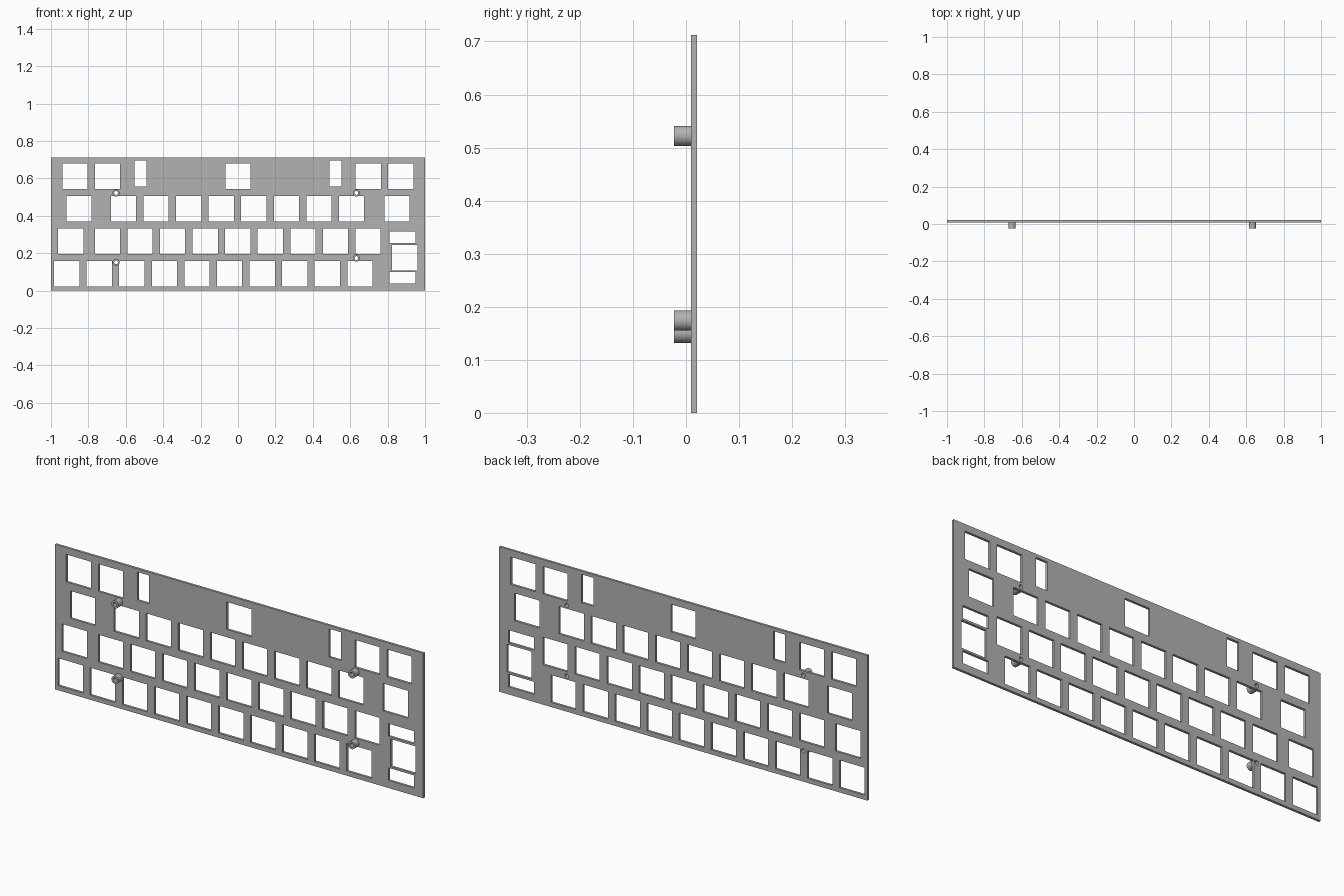
import bpy, bmesh
from math import cos, sin, tau

if "Cube" in bpy.data.objects:
    bpy.data.objects.remove(bpy.data.objects["Cube"], do_unlink=True)

grey = bpy.data.materials.new("plate grey")
grey.use_nodes = True
grey.diffuse_color = (0.45, 0.45, 0.45, 1)
grey.node_tree.nodes["Principled BSDF"].inputs["Base Color"].default_value = grey.diffuse_color

FRONT, BACK, TIP = 0.009, 0.021, -0.023
HEIGHT, KEY, PITCH = 0.712, 0.135, 0.1742
OUTER, BORE, SIDES = 0.019, 0.010, 32


def rect(x, z, w, h):
    return [(x + sx * w / 2, z + sz * h / 2) for sx, sz in ((-1, -1), (1, -1), (1, 1), (-1, 1))]


def circle(x, z, r):
    return [(x + r * cos(tau * i / SIDES), z + r * sin(tau * i / SIDES)) for i in range(SIDES)]


def run(start, count):
    return [start + i * PITCH for i in range(count)]


def slab(name, loops, y0, y1):
    """Fill an outline with holes and extrude it along y."""
    bm = bmesh.new()
    edges = []
    for loop in loops:
        verts = [bm.verts.new((x, y0, z)) for x, z in loop]
        edges += [bm.edges.new((a, b)) for a, b in zip(verts, verts[1:] + verts[:1])]
    bmesh.ops.triangle_fill(bm, edges=edges, use_beauty=True, normal=(0, -1, 0))
    ext = bmesh.ops.extrude_face_region(bm, geom=bm.faces[:], use_keep_orig=True)
    moved = [g for g in ext["geom"] if isinstance(g, bmesh.types.BMVert)]
    bmesh.ops.translate(bm, verts=moved, vec=(0, y1 - y0, 0))
    bmesh.ops.recalc_face_normals(bm, faces=bm.faces[:])
    mesh = bpy.data.meshes.new(name)
    bm.to_mesh(mesh)
    bm.free()
    mesh.materials.append(grey)
    obj = bpy.data.objects.new(name, mesh)
    bpy.context.collection.objects.link(obj)
    bpy.ops.object.select_all(action="DESELECT")
    obj.select_set(True)
    bpy.context.view_layer.objects.active = obj
    bpy.ops.object.shade_smooth_by_angle()
    return obj


# Square key openings, row by row from the bottom
rows = {
    0.090: run(-0.916, 10),
    0.264: [-0.894] + run(-0.698, 9),
    0.438: [-0.850] + run(-0.612, 8) + [0.850],
    0.611: [-0.872, -0.698, 0, 0.696, 0.870],
}
holes = [rect(x, z, KEY, KEY) for z, xs in rows.items() for x in xs]

# Stabiliser slots beside the long key and around the tall key
holes += [rect(x, 0.626, 0.064, 0.139) for x in (-0.521, 0.521)]
holes += [rect(0.880, z, 0.139, 0.062) for z in (0.285, 0.068)]
holes.append(rect(0.891, 0.176, KEY, KEY))

# Plate with screw bores running through it
screws = {
    "upper_right_standoff": (-0.652, 0.522),
    "upper_left_standoff": (0.633, 0.522),
    "lower_right_standoff": (-0.652, 0.151),
    "lower_left_standoff": (0.633, 0.174),
}
holes += [circle(x, z, BORE) for x, z in screws.values()]
slab("key_plate", [rect(0, HEIGHT / 2, 2, HEIGHT)] + holes, FRONT, BACK)

# Hollow standoffs on the front face
for name, (x, z) in screws.items():
    slab(name, [circle(x, z, OUTER), circle(x, z, BORE)], FRONT, TIP)
